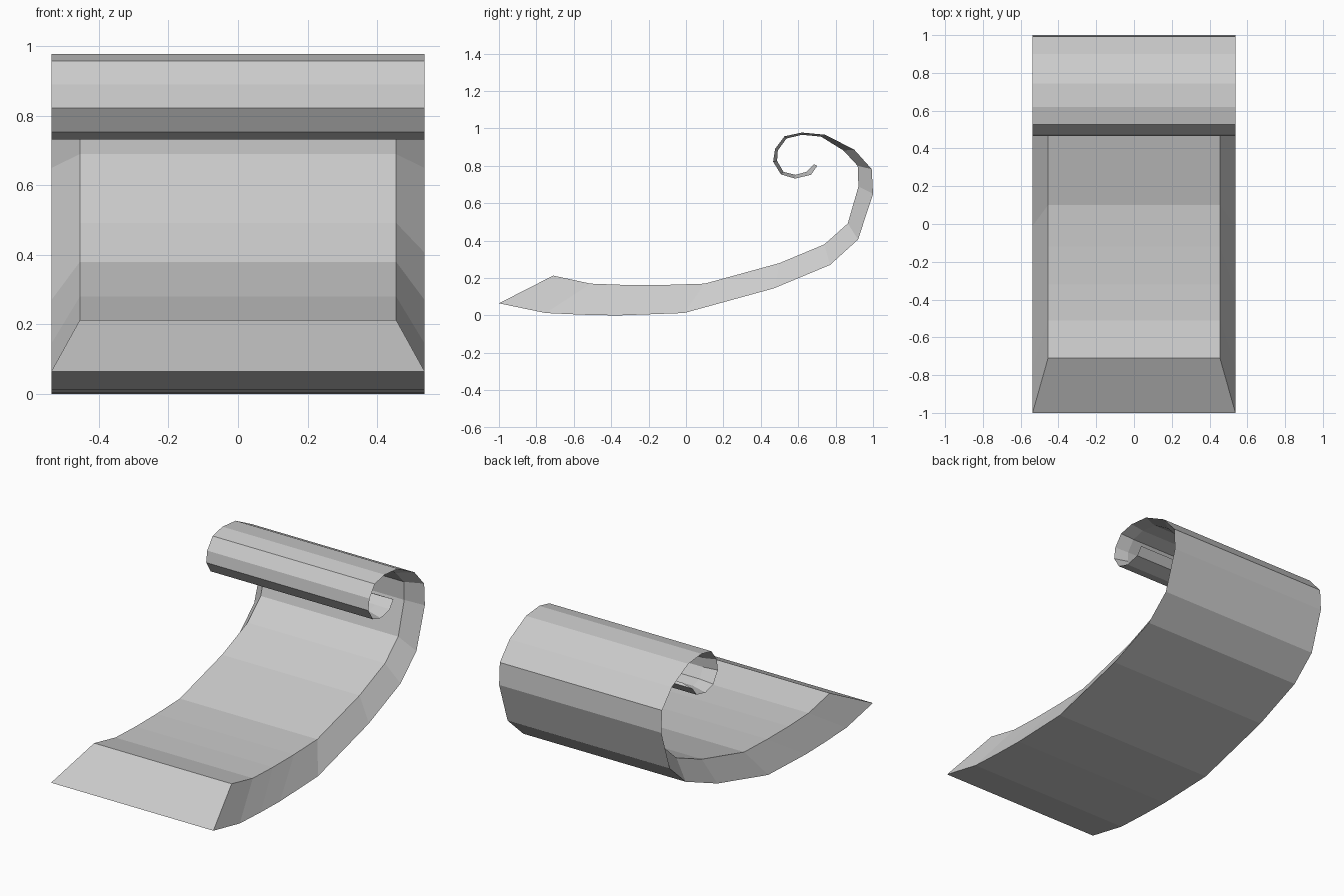
import bpy, bmesh

if "Cube" in bpy.data.objects:
    bpy.data.objects.remove(bpy.data.objects["Cube"])

HALF_OUTER, HALF_INNER = 0.537, 0.455

# Paired (y, z) points along the underside and the narrower upper side
outer = [(-1, .065), (-.75, .013), (-.55, .004), (-.37, 0), (-.01, .013),
         (.47, .145), (.77, .27), (.92, .406), (1, .65), (.993, .782),
         (.90, .886), (.745, .966), (.62, .978), (.527, .958), (.476, .89),
         (.466, .822), (.508, .754), (.583, .732), (.668, .752), (.702, .80)]
inner = [(-.71, .213), (-.51, .17), (-.32, .163), (-.12, .163), (.10, .17),
         (.50, .28), (.74, .38), (.865, .492), (.922, .69), (.918, .80),
         (.842, .882), (.722, .956), (.62, .966), (.537, .946), (.491, .882),
         (.487, .826), (.521, .768), (.585, .752), (.645, .768), (.685, .808)]

bm = bmesh.new()
# One four-cornered section per pair of points
rings = []
for (yo, zo), (yi, zi) in zip(outer, inner):
    corners = [(-HALF_OUTER, yo, zo), (HALF_OUTER, yo, zo),
               (HALF_INNER, yi, zi), (-HALF_INNER, yi, zi)]
    rings.append([bm.verts.new(c) for c in corners])

# Skin the sections and close both ends
for a, b in zip(rings, rings[1:]):
    for i in range(4):
        j = (i + 1) % 4
        bm.faces.new((a[i], a[j], b[j], b[i]))
bm.faces.new(rings[0][::-1])
bm.faces.new(rings[-1])
bmesh.ops.recalc_face_normals(bm, faces=bm.faces)

mesh = bpy.data.meshes.new("scrolled_strip")
bm.to_mesh(mesh)
bm.free()
bpy.context.collection.objects.link(bpy.data.objects.new("scrolled_strip", mesh))
